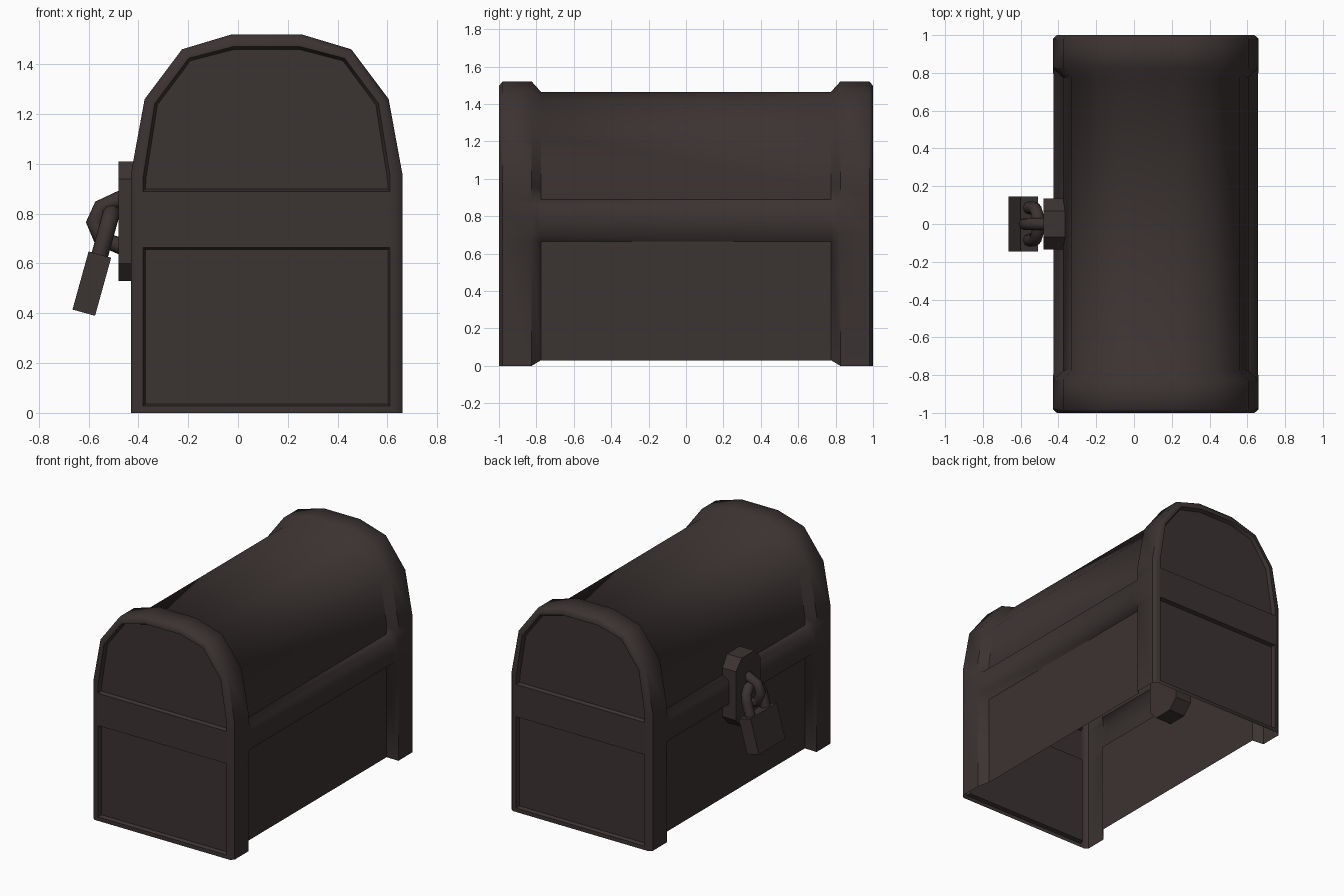
import bpy, bmesh, math
from mathutils import Vector, Matrix

if "Cube" in bpy.data.objects:
    bpy.data.objects.remove(bpy.data.objects["Cube"])

mat = bpy.data.materials.new("dark brown")
mat.diffuse_color = (0.044, 0.033, 0.032, 1)
mat.use_nodes = True
mat.node_tree.nodes["Principled BSDF"].inputs["Base Color"].default_value = mat.diffuse_color
CX = 0.115  # chest centre in x

# half section: (outer half width, outer z), (recessed half width, recessed z)
HALF = [((.545, 0), (.49, .03)), ((.545, .665), (.49, .665)),
        ((.545, .70), (.49, .70)), ((.545, .86), (.49, .86)),
        ((.545, .89), (.49, .89)), ((.545, .96), (.49, .95)),
        ((.49, 1.26), (.445, 1.24)), ((.34, 1.46), (.31, 1.42)),
        ((.14, 1.52), (.135, 1.465))]
N = len(HALF)


def finish(bm, name, smooth=None):
    me = bpy.data.meshes.new(name)
    bm.to_mesh(me)
    bm.free()
    ob = bpy.data.objects.new(name, me)
    bpy.context.collection.objects.link(ob)
    me.materials.append(mat)
    if smooth:
        bpy.ops.object.select_all(action='DESELECT')
        ob.select_set(True)
        bpy.context.view_layer.objects.active = ob
        bpy.ops.object.shade_smooth_by_angle(angle=math.radians(smooth))
    return ob


def section(bm, y, t, rail=False):
    """One arch of vertices; t blends from outer to recessed outline."""
    side = []
    for i, (o, n) in enumerate(HALF):
        k = 0.08 if rail and i in (2, 3) else t
        side.append((o[0] + (n[0] - o[0]) * k, o[1] + (n[1] - o[1]) * k))
    pts = [(-w, z) for w, z in side] + [(w, z) for w, z in reversed(side)]
    return [bm.verts.new((CX + x, y, z)) for x, z in pts]


def bridge(bm, a, b):
    for i in range(len(a) - 1):
        bm.faces.new((a[i], a[i + 1], b[i + 1], b[i]))


# chest shell: thick end bands, recessed walls and lid, side rails, open bottom
bm = bmesh.new()
rows = [section(bm, y, t, r) for y, t, r in (
    (-1, .4, 0), (-.98, 0, 0), (-.825, 0, 0), (-.775, 1, 1),
    (.775, 1, 1), (.825, 0, 0), (.98, 0, 0), (1, .4, 0))]
for a, b in zip(rows, rows[1:]):
    bridge(bm, a, b)

# end frames with two sunken panels each
panels = []
for rim, y in ((rows[0], -1), (rows[-1], 1)):
    for v in (rim[0], rim[-1]):
        v.co.z = 0
    inner = section(bm, y, .9)
    bridge(bm, rim, inner)
    bm.faces.new((rim[0], inner[0], inner[-1], rim[-1]))           # sill
    bm.faces.new(inner[1:5] + inner[2 * N - 5:2 * N - 1])          # cross rail
    panels.append((bm.faces.new((inner[0], inner[1], inner[-2], inner[-1])), y))
    panels.append((bm.faces.new(inner[4:2 * N - 4]), y))
bmesh.ops.recalc_face_normals(bm, faces=bm.faces[:])
for f, y in panels:
    bmesh.ops.inset_individual(bm, faces=[f], thickness=.012)
    for v in f.verts:
        v.co.y -= y * .025
finish(bm, "chest_shell", 46)


# lock plate: tall octagon
bm = bmesh.new()
oct_yz = [(-.07, .53), (.07, .53), (.135, .60), (.135, .94),
          (.07, 1.01), (-.07, 1.01), (-.135, .94), (-.135, .60)]
face = bm.faces.new([bm.verts.new((-.48, y, z)) for y, z in oct_yz])
ext = bmesh.ops.extrude_face_region(bm, geom=[face])
bmesh.ops.translate(bm, vec=(.23, 0, 0),
                    verts=[g for g in ext["geom"] if isinstance(g, bmesh.types.BMVert)])
bmesh.ops.recalc_face_normals(bm, faces=bm.faces[:])
finish(bm, "lock_plate")


def tube(name, pts, radius):
    cu = bpy.data.curves.new(name, 'CURVE')
    cu.dimensions = '3D'
    cu.bevel_depth = radius
    cu.bevel_resolution = 2
    cu.use_fill_caps = True
    sp = cu.splines.new('POLY')
    sp.points.add(len(pts) - 1)
    for p, co in zip(sp.points, pts):
        p.co = (*co, 1)
    sp.use_smooth = True
    cu.materials.append(mat)
    ob = bpy.data.objects.new(name, cu)
    bpy.context.collection.objects.link(ob)


# staple fixed to the plate
tube("staple", [(-.46, 0, .865), (-.55, 0, .825), (-.578, 0, .765),
                (-.55, 0, .70), (-.46, 0, .665)], .033)

# tilted padlock body and shackle
tilt = Matrix.Translation((-.587, 0, .519)) @ Matrix.Rotation(math.radians(15.5), 4, 'Y')
bm = bmesh.new()
bmesh.ops.create_cube(bm, size=1, matrix=tilt @ Matrix.Diagonal((.094, .29, .242, 1)))
finish(bm, "padlock_body")
arc = [(0, .085 * math.cos(a), .215 + .085 * math.sin(a))
       for a in [math.pi * i / 6 for i in range(7)]]
path = [(0, .085, .1)] + arc + [(0, -.085, .1)]
tube("padlock_shackle", [tilt @ Vector(p) for p in path], .034)
